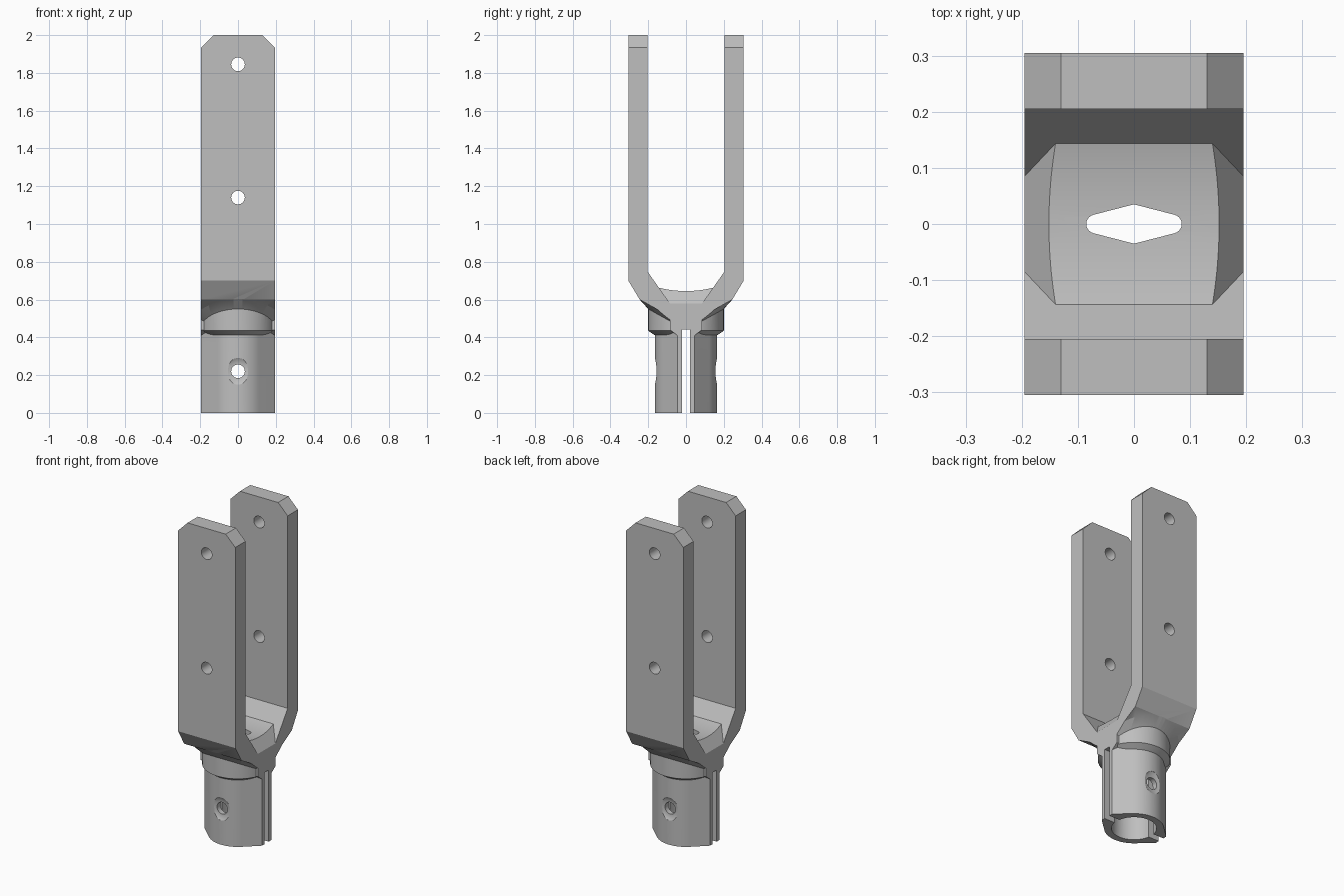
import bpy, bmesh
from math import sin, cos, pi, atan2, acos, hypot, radians
from mathutils import Vector

cube = bpy.data.objects.get("Cube")
if cube:
    bpy.data.objects.remove(cube, do_unlink=True)

grey = bpy.data.materials.new("cast_grey")
grey.use_nodes = True
GREY = (0.52, 0.52, 0.52, 1)
grey.diffuse_color = GREY
grey.node_tree.nodes["Principled BSDF"].inputs["Base Color"].default_value = GREY

HALF = 0.195   # half width of the fork
AXES = {"x": lambda a, b, t: (t, a, b),
        "y": lambda a, b, t: (a, t, b),
        "z": lambda a, b, t: (a, b, t)}


def finish(name, bm):
    bmesh.ops.recalc_face_normals(bm, faces=bm.faces)
    mesh = bpy.data.meshes.new(name)
    bm.to_mesh(mesh)
    bm.free()
    mesh.materials.append(grey)
    ob = bpy.data.objects.new(name, mesh)
    bpy.context.collection.objects.link(ob)
    return ob


def loft(name, axis, sections):
    """Solid through equal-sized outlines, each given as (outline, offset)."""
    bm = bmesh.new()
    rings = [[bm.verts.new(AXES[axis](a, b, t)) for a, b in pts] for pts, t in sections]
    n = len(rings[0])
    for low, high in zip(rings, rings[1:]):
        for i in range(n):
            j = (i + 1) % n
            bm.faces.new((low[i], low[j], high[j], high[i]))
    bm.faces.new(rings[0])
    bm.faces.new(rings[-1])
    return finish(name, bm)


def prism(name, axis, pts, start, end):
    return loft(name, axis, [(pts, start), (pts, end)])


def circle(r, centre=0, n=48):
    return [(r * cos(2 * pi * i / n), centre + r * sin(2 * pi * i / n)) for i in range(n)]


def mirrored(half):
    """Close a right-hand outline with its mirror image."""
    return half + [(-a, b) for a, b in reversed(half)]


def combine(target, other, operation):
    mod = target.modifiers.new("join", "BOOLEAN")
    mod.operation, mod.solver, mod.object = operation, "EXACT", other
    bpy.context.view_layer.objects.active = target
    bpy.ops.object.modifier_apply(modifier=mod.name)
    bpy.data.objects.remove(other, do_unlink=True)


# Forked yoke with its central web
fork = prism("fork_bracket", "x", mirrored([
    (0.045, 0), (0.045, 0.41), (0.085, 0.44), (0.085, 0.51), (0.245, 0.6),
    (0.305, 0.7), (0.305, 2), (0.205, 2), (0.205, 0.75), (0.085, 0.58)]), -0.25, 0.25)

# Raised saddle floor, hollowed along x and sloped at both ends
arc = [(0.17 * i / 12, 1.23 - (0.585 ** 2 - (0.17 * i / 12) ** 2) ** 0.5) for i in range(12, 0, -1)]
saddle = prism("saddle", "x", mirrored([(0.17, 0.575)] + arc), -0.3, 0.3)
ends = prism("saddle_ends", "y", mirrored(
    [(0.2, 0.572), (HALF, 0.58), (0.145, 0.655), (0.125, 0.685)]), -0.3, 0.3)
combine(saddle, ends, "INTERSECT")
combine(fork, saddle, "UNION")

# Round socket whose flanks run tangent to the split lugs
R = 0.165
lug = Vector((HALF, 0.045))
ang = atan2(lug.y, lug.x) + acos(R / hypot(*lug))
touch = Vector((R * cos(ang), R * sin(ang)))
tip = touch + 1.2 * (lug - touch)
steps = 24
front = [(R * cos(ang + (pi - 2 * ang) * i / steps), R * sin(ang + (pi - 2 * ang) * i / steps))
         for i in range(steps + 1)]
upper = [tuple(tip)] + front + [(-tip.x, tip.y)]
socket = prism("socket", "z", upper + [(a, -b) for a, b in reversed(upper)], 0, 0.45)
combine(fork, socket, "UNION")

# Collar with a bevelled lower edge
collar = loft("collar", "z", [(circle(R - 0.002, n=64), 0.41), (circle(0.2, n=64), 0.435),
                              (circle(0.2, n=64), 0.574)])
combine(fork, collar, "UNION")

# Flares blending the collar into the underside of each arm
for side in (-1, 1):
    bm = bmesh.new()
    for i in range(25):
        a = radians(12 + 156 * i / 24)
        for r, lift in ((0.199, -0.025), (0.248, 0.001)):
            y = r * sin(a)
            z = 0.51 + max(y - 0.085, 0) * 0.5625 + lift
            bm.verts.new((r * cos(a), side * y, z))
    hull = bmesh.ops.convex_hull(bm, input=bm.verts)
    loose = [v for v in bm.verts if not v.link_faces]
    bmesh.ops.delete(bm, geom=loose, context="VERTS")
    combine(fork, finish("flare", bm), "UNION")

# Trim to width and clip the arm tips
outline = prism("outline", "y", mirrored(
    [(HALF, -0.1), (HALF, 1.935), (0.13, 2), (0.12, 2.01)]), -0.5, 0.5)
combine(fork, outline, "INTERSECT")

# Socket bore, clamping slot and drain opening
combine(fork, prism("bore", "z", circle(0.125), -0.1, 0.44), "DIFFERENCE")
combine(fork, prism("slot", "x", mirrored([(0.02, -0.1), (0.02, 0.441)]), -0.4, 0.4), "DIFFERENCE")
end = [(0.068 + 0.017 * cos(a), 0.017 * sin(a)) for a in [radians(75 - 15 * i) for i in range(11)]]
drain = prism("drain", "z", [(0, 0.035)] + end + [(0, -0.035)] + [(-a, b) for a, b in reversed(end)],
              0.4, 0.8)
combine(fork, drain, "DIFFERENCE")

# Pin holes through arms and socket
for z in (0.22, 1.14, 1.845):
    combine(fork, prism("pin_hole", "y", circle(0.036, z, 32), -0.5, 0.5), "DIFFERENCE")

# Dished seats around the socket hole
for side in (-1, 1):
    seat = loft("seat", "y", [(circle(0.04, 0.22), side * 0.153), (circle(0.06, 0.22), side * 0.158),
                              (circle(0.07, 0.22), side * 0.164), (circle(0.07, 0.22), side * 0.19)])
    combine(fork, seat, "DIFFERENCE")

# Smooth the round surfaces, keep the corners crisp
bpy.ops.object.select_all(action="DESELECT")
fork.select_set(True)
bpy.context.view_layer.objects.active = fork
bpy.ops.object.shade_smooth_by_angle(angle=radians(20))
